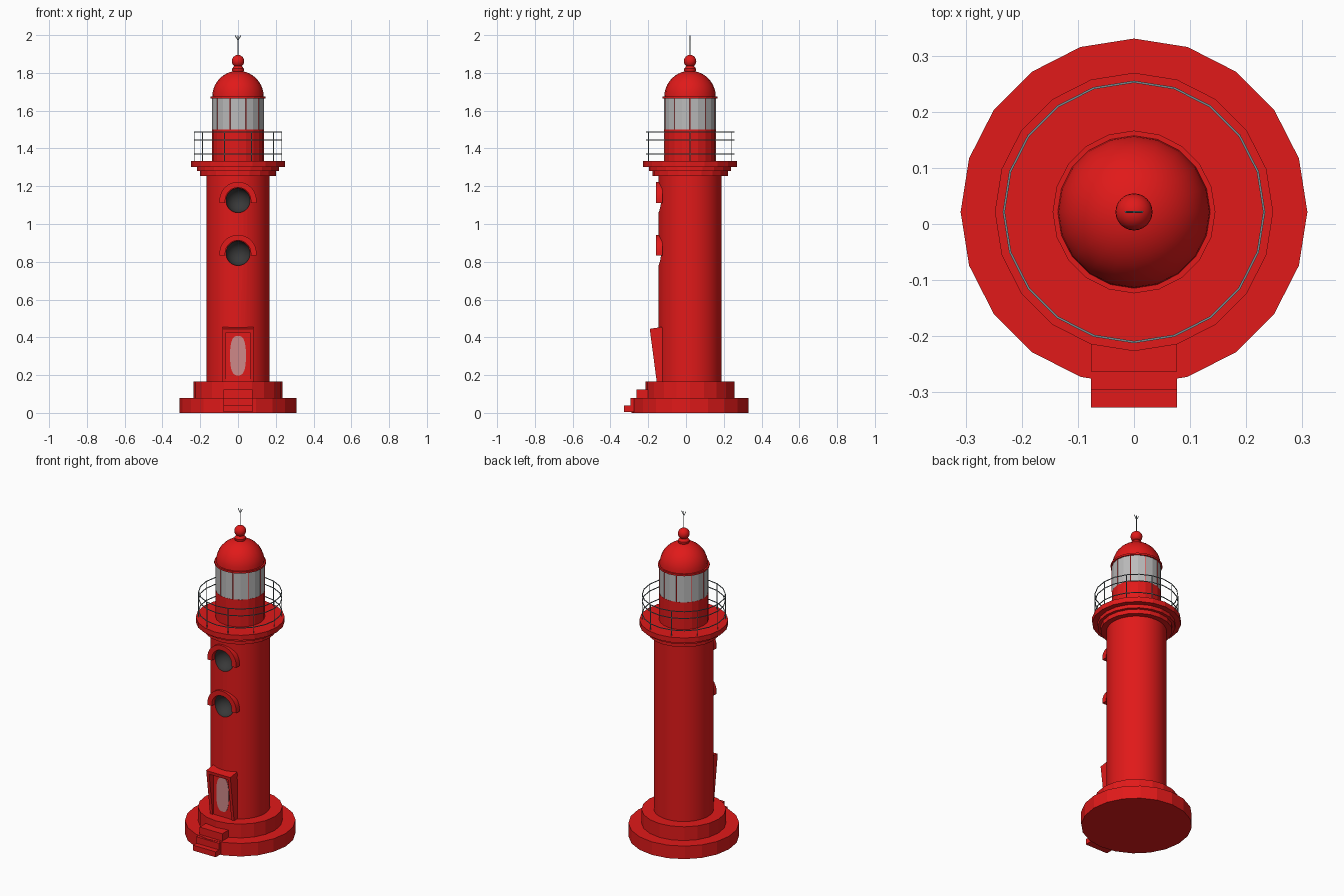
import bpy, bmesh
from math import sin, cos, pi, radians
from mathutils import Vector

if "Cube" in bpy.data.objects:
    bpy.data.objects.remove(bpy.data.objects["Cube"])

CY = 0.0215  # the tower axis sits slightly behind the origin


def material(name, rgb):
    m = bpy.data.materials.new(name)
    m.diffuse_color = (*rgb, 1)
    m.use_nodes = True
    m.node_tree.nodes["Principled BSDF"].inputs["Base Color"].default_value = m.diffuse_color
    return m


RED = material("red_paint", (0.75, 0.01, 0.01))
DARK = material("dark_window", (0.04, 0.04, 0.04))
PINK = material("door_glass", (0.62, 0.25, 0.25))
GLASS = material("lantern_glass", (0.5, 0.5, 0.5))
METAL = material("metal", (0.2, 0.25, 0.27))


def finish(name, bm, mat, smooth=False):
    bmesh.ops.remove_doubles(bm, verts=bm.verts, dist=1e-5)
    bmesh.ops.recalc_face_normals(bm, faces=bm.faces)
    me = bpy.data.meshes.new(name)
    bm.to_mesh(me)
    bm.free()
    ob = bpy.data.objects.new(name, me)
    bpy.context.collection.objects.link(ob)
    me.materials.append(mat)
    if smooth:
        smooth_angle(ob)
    return ob


def activate(ob):
    bpy.ops.object.select_all(action='DESELECT')
    ob.select_set(True)
    bpy.context.view_layer.objects.active = ob


def smooth_angle(ob):
    activate(ob)
    bpy.ops.object.shade_smooth_by_angle(angle=radians(35))


def lathe(name, profile, mat=RED, n=20, smooth=False, ring=False):
    """Revolve (radius, z) points about the tower axis; ring closes the profile."""
    bm = bmesh.new()
    rows = [[bm.verts.new((r * cos(2 * pi * i / n), CY + r * sin(2 * pi * i / n), z))
             for i in range(n)] for r, z in profile]
    pairs = list(zip(rows, rows[1:])) + ([(rows[-1], rows[0])] if ring else [])
    for a, b in pairs:
        for i in range(n):
            j = (i + 1) % n
            bm.faces.new((a[i], a[j], b[j], b[i]))
    if not ring:
        for r, row in ((profile[0][0], rows[0]), (profile[-1][0], rows[-1])):
            if r > 1e-4:
                bm.faces.new(row)
    return finish(name, bm, mat, smooth)


def prism(name, pts, lo, hi, axis, mat=RED, smooth=False):
    """Extrude a polygon: (y, z) points along x, or (x, z) points along y."""
    bm = bmesh.new()
    at = (lambda p, d: (d, p[0], p[1])) if axis == 'x' else (lambda p, d: (p[0], d, p[1]))
    a, b = ([bm.verts.new(at(p, d)) for p in pts] for d in (lo, hi))
    bm.faces.new(a)
    bm.faces.new(b)
    for i in range(len(pts)):
        j = (i + 1) % len(pts)
        bm.faces.new((a[i], a[j], b[j], b[i]))
    return finish(name, bm, mat, smooth)


def rect(y0, y1, z0, z1):
    return [(y0, z0), (y1, z0), (y1, z1), (y0, z1)]


def rod(name, p, q, r, mat=METAL):
    p, q = Vector(p), Vector(q)
    bpy.ops.mesh.primitive_cylinder_add(vertices=6, radius=r, depth=(q - p).length,
                                        location=(p + q) / 2)
    ob = bpy.context.object
    ob.name = name
    ob.rotation_euler = (q - p).to_track_quat('Z', 'Y').to_euler()
    ob.data.materials.append(mat)


def ball(name, r, loc, mat, seg=24):
    bpy.ops.mesh.primitive_uv_sphere_add(segments=seg, ring_count=seg // 2, radius=r, location=loc)
    ob = bpy.context.object
    ob.name = name
    ob.data.materials.append(mat)
    bpy.ops.object.shade_smooth()
    return ob


# Stepped base and tower shaft
lathe("base", [(0.309, 0), (0.309, 0.08), (0.236, 0.08), (0.236, 0.165), (0, 0.165)])
tower = lathe("tower", [(0.167, 0.16), (0.167, 1.26)], n=40)

# Round recessed windows with arched hoods
for k, z in enumerate((0.845, 1.125)):
    cutter = ball("window_cutter", 0.065, (0, -0.142, z), DARK, 32)
    cutter.hide_render = True
    mod = tower.modifiers.new("window", 'BOOLEAN')
    mod.object = cutter
    mod.operation = 'DIFFERENCE'
    mod.solver = 'EXACT'
    mod.material_mode = 'TRANSFER'
    activate(tower)
    bpy.ops.object.modifier_apply(modifier=mod.name)
    bpy.data.objects.remove(cutter)

    def arch(r):
        arc = [(r * cos(pi * i / 16), z + r * sin(pi * i / 16)) for i in range(17)]
        return [(r, z - 0.013)] + arc + [(-r, z - 0.013)]
    prism(f"window_hood_{k}", arch(0.098) + arch(0.068)[::-1], -0.158, -0.125, 'y', smooth=True)
smooth_angle(tower)

# Door: leaning frame, panel and rounded glass
for s in (-1, 1):
    prism("door_jamb", [(-0.155, 0.165), (-0.192, 0.445), (-0.127, 0.455), (-0.11, 0.165)],
          s * 0.064, s * 0.082, 'x')
prism("door_lintel", [(-0.189, 0.425), (-0.192, 0.445), (-0.127, 0.455), (-0.12, 0.425)],
      -0.082, 0.082, 'x')
prism("door_panel", rect(-0.149, -0.11, 0.165, 0.43), -0.066, 0.066, 'x')


def sq(v, e):
    return (abs(v) ** e) * (1 if v >= 0 else -1)


prism("door_window", [(0.042 * sq(cos(2 * pi * i / 32), 0.75), 0.303 + 0.105 * sq(sin(2 * pi * i / 32), 0.75))
                      for i in range(32)], -0.151, -0.14, 'y', PINK)

# Entrance steps
for y, z0, z1 in ((-0.327, 0.005, 0.038), (-0.295, 0.036, 0.078), (-0.263, 0.078, 0.125)):
    prism("step", rect(y, -0.2, z0, z1), -0.077, 0.077, 'x')

# Gallery and railing
lathe("gallery", [(0.2, 1.254), (0.2, 1.28), (0.217, 1.28), (0.217, 1.302),
                  (0.248, 1.302), (0.248, 1.333), (0, 1.333)])
for z in (1.37, 1.445, 1.487):
    lathe("rail", [(0.23, z - 0.002), (0.234, z - 0.002), (0.234, z + 0.002), (0.23, z + 0.002)],
          METAL, ring=True)
for i in range(10):
    x, y = 0.232 * cos(2 * pi * i / 10), CY + 0.232 * sin(2 * pi * i / 10)
    rod("rail_post", (x, y, 1.33), (x, y, 1.488), 0.0022)

# Lantern room
lathe("lantern_wall", [(0.138, 1.33), (0.138, 1.50)])
lathe("lantern_glass", [(0.137, 1.50), (0.137, 1.666)], GLASS)
for i in range(10):
    x, y = 0.136 * cos(2 * pi * i / 10), CY + 0.136 * sin(2 * pi * i / 10)
    rod("mullion", (x, y, 1.50), (x, y, 1.666), 0.0025, RED)
lathe("roof_ring", [(0.145, 1.665), (0.145, 1.676)])

# Dome, finial and forked antenna
lathe("dome", [(0.136 * cos(pi / 2 * i / 10), 1.675 + 0.136 * sin(pi / 2 * i / 10))
               for i in range(11)], smooth=True)
lathe("finial_neck", [(0.022, 1.795), (0.032, 1.812), (0.032, 1.822), (0.02, 1.836)], smooth=True)
ball("finial_ball", 0.033, (0, CY, 1.862), RED)
rod("antenna", (0, CY, 1.88), (0, CY, 1.998), 0.0022)
for s in (-1, 1):
    rod("antenna_fork", (0, CY, 1.972), (s * 0.015, CY, 1.998), 0.002)
